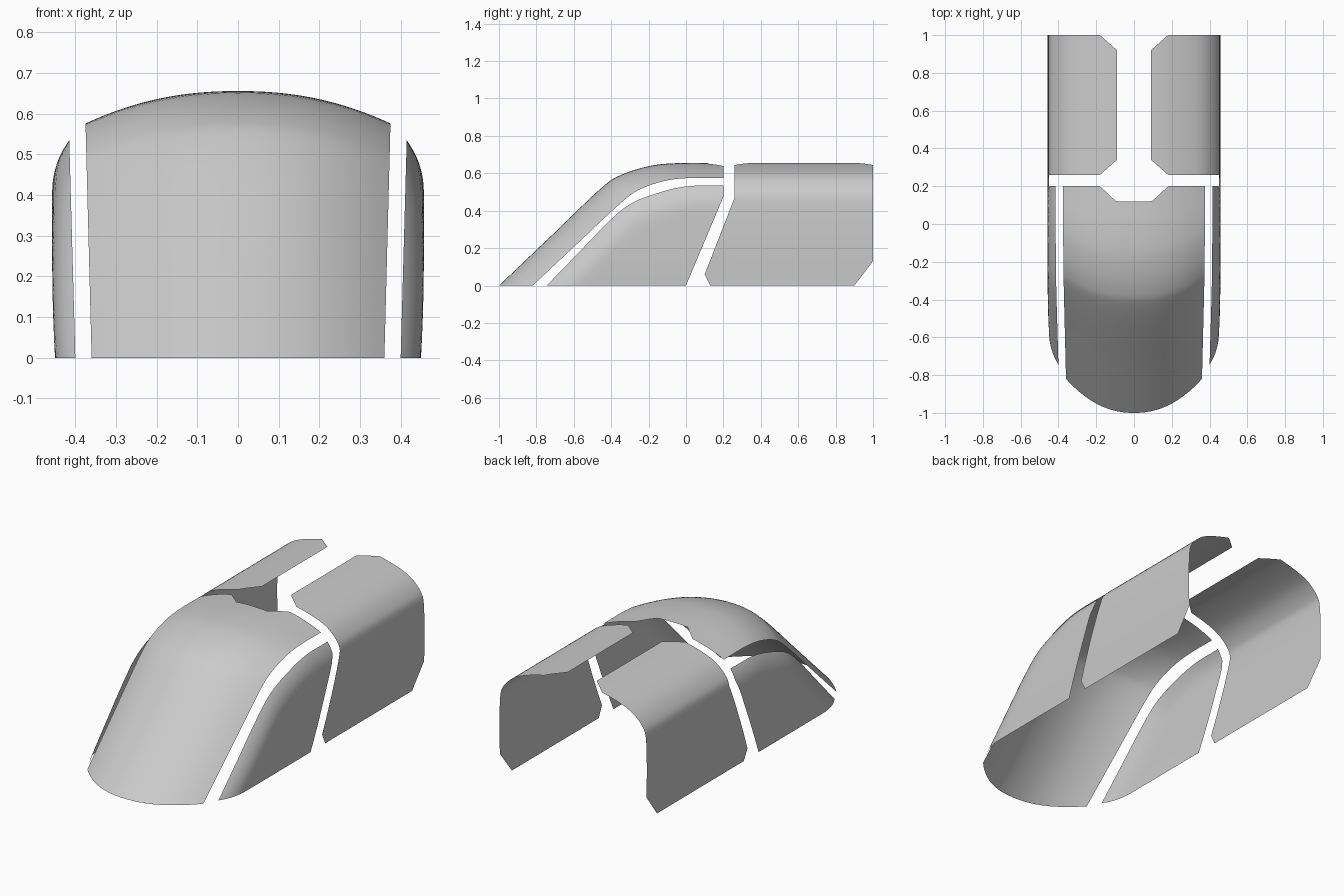
import bpy, bmesh
from mathutils import Vector

if "Cube" in bpy.data.objects:
    bpy.data.objects.remove(bpy.data.objects["Cube"])


def spline(pts, n):
    """Sample a Catmull-Rom curve through 2D points, n steps per span."""
    p = [Vector(q) for q in pts]
    p = [2 * p[0] - p[1]] + p + [2 * p[-1] - p[-2]]
    out = []
    for i in range(1, len(p) - 2):
        a, b, c, d = p[i - 1:i + 3]
        for k in range(n):
            t = k / n
            out.append(0.5 * (2 * b + (c - a) * t + (2 * a - 5 * b + 4 * c - d) * t * t
                              + (3 * b - a - 3 * c + d) * t ** 3))
    return out + [p[-2]]


def lerp_table(table, v):
    """Piecewise linear lookup in (key, value) pairs."""
    for (a, fa), (b, fb) in zip(table, table[1:]):
        if v <= b:
            return fa + (fb - fa) * max(0, (v - a) / (b - a))
    return table[-1][1]


def sheet(name, rows, mirror=False):
    """Skin a grid of points into a smooth sheet."""
    bm = bmesh.new()
    grid = [[bm.verts.new(p) for p in row] for row in rows]
    for r, s in zip(grid, grid[1:]):
        for i in range(len(r) - 1):
            bm.faces.new((r[i], r[i + 1], s[i + 1], s[i]))
    bmesh.ops.remove_doubles(bm, verts=bm.verts, dist=1e-4)
    bmesh.ops.recalc_face_normals(bm, faces=bm.faces)
    for f in bm.faces:
        f.smooth = True
    if sum(f.normal.z + f.normal.x for f in bm.faces) < 0:
        bmesh.ops.reverse_faces(bm, faces=bm.faces)
    me = bpy.data.meshes.new(name)
    bm.to_mesh(me)
    bm.free()
    ob = bpy.data.objects.new(name, me)
    bpy.context.collection.objects.link(ob)
    if mirror:
        ob.modifiers.new("mirror", 'MIRROR')
    return ob


# Windshield: ribs lofted between the centre line and the side edge
centre = spline([(-1, 0), (-.73, .257), (-.46, .515), (-.35, .59),
                 (-.19, .64), (-.03, .655), (.2, .655)], 6)
edge = spline([(-.82, 0), (-.585, .22), (-.35, .44), (-.245, .515),
               (-.11, .56), (.02, .575), (.2, .575)], 6)
notch = [(0, .12), (.095, .12), (.18, .2), (.4, .2)]
us = [0, .08, .17, .255, .33, .41, .485, .56, .64, .72, .8, .87, .94, 1]
us = [-u for u in us[:0:-1]] + us
rows = []
for c, e in zip(centre, edge):
    row = []
    for u in us:
        x = u * (.36 + .015 * e.y / .575)
        p = c.lerp(e, abs(u) ** 2.2)
        if p.x > 0:
            p.x *= lerp_table(notch, abs(x)) / .2
        row.append((x, p.x, max(p.y, 0)))
    rows.append(row)
sheet("windshield", rows)

# Side windows: wall that rolls inward close to its upper edge
rim = spline([(-.745, 0), (-.578, .172), (-.41, .345), (-.3, .435),
              (-.165, .49), (0, .53), (.2, .535)], 6)


def rim_distance(p):
    best = 9
    for a, b in zip(rim, rim[1:]):
        d = b - a
        t = min(1, max(0, (p - a).dot(d) / d.length_squared))
        best = min(best, (p - a - d * t).length)
    return best


rows = []
for i, a in enumerate(rim):
    t = i / (len(rim) - 1)
    b = Vector((lerp_table([(0, -.745), (2 / 3, 0), (1, .2)], t),
                lerp_table([(0, 0), (2 / 3, 0), (1, .475)], t)))
    row = []
    for k in range(15):
        p = a.lerp(b, (k / 14) ** 1.6)
        inner = .40 + .015 * a.y / .535
        roll = (1 - min(rim_distance(p) / .13, 1)) ** 2.2
        x = .457 - (.457 - inner) * roll - .007 * (max(0, .25 - p.y) / .25) ** 2 * (1 - roll)
        row.append((x, p.x, max(p.y, 0)))
    rows.append(row)
sheet("side_window", rows, mirror=True)

# Rear panels: constant cross-section with clipped corners
section = [Vector((.45, 0)), Vector((.4515, .06)), Vector((.4545, .13))]
section += spline([(.457, .25), (.456, .37), (.45, .47), (.43, .52), (.375, .575),
                   (.3, .611), (.18, .644), (.09, .655)], 4)
front_low = [(0, .13), (.06, .1), (.47, .26), (1, .26)]
back_low = [(0, .9), (.13, 1), (1, 1)]
rows = []
for s in section:
    chamfer = max(0, .18 - s.x) / .09 * .08
    y0 = lerp_table(front_low, s.y) + chamfer
    y1 = lerp_table(back_low, s.y) - chamfer
    rows.append([(s.x, y0 + (y1 - y0) * k / 8, s.y) for k in range(9)])
sheet("rear_panel", rows, mirror=True)
